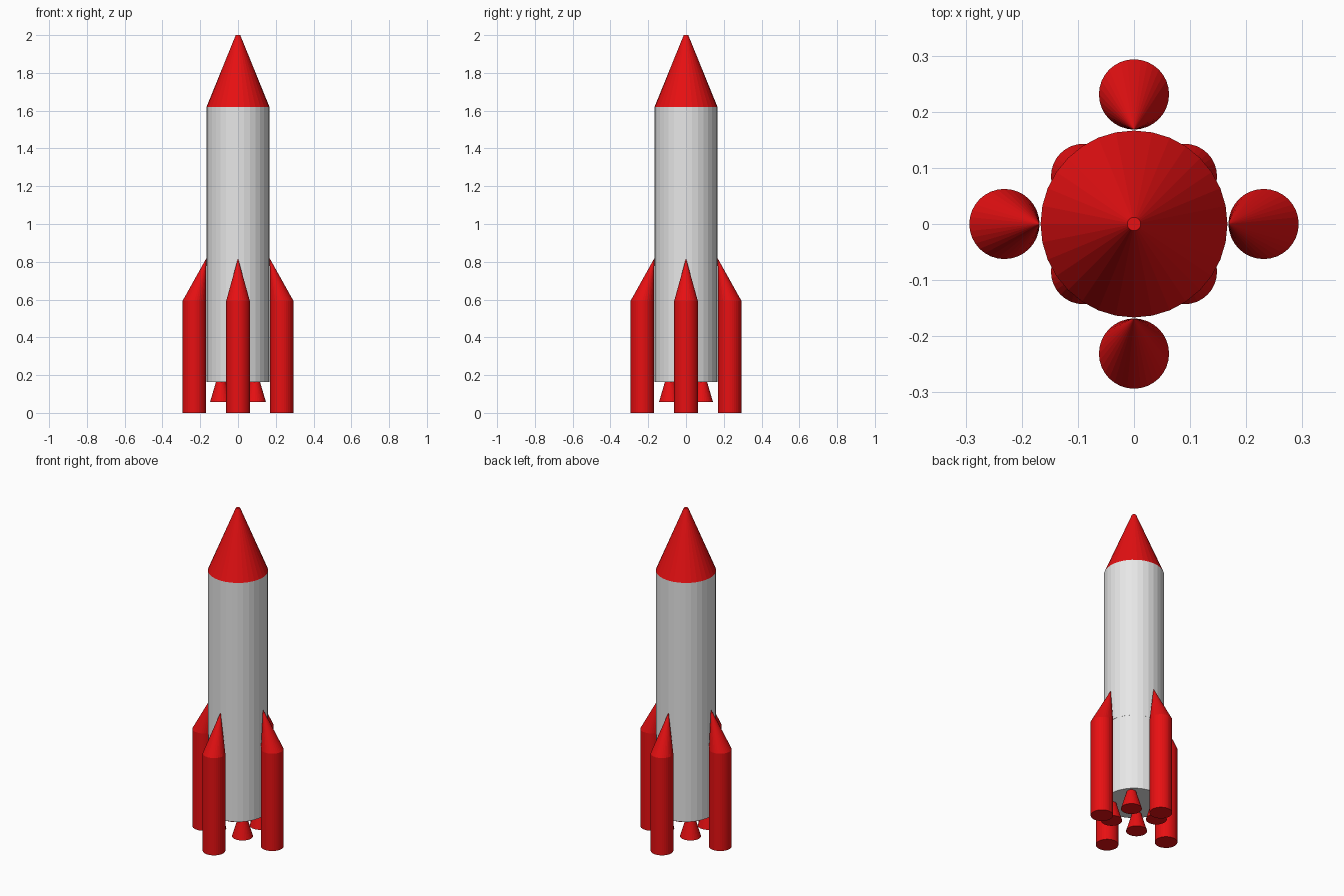
import bpy, bmesh, math

if "Cube" in bpy.data.objects:
    bpy.data.objects.remove(bpy.data.objects["Cube"])

def material(name, rgb):
    m = bpy.data.materials.new(name)
    m.diffuse_color = (*rgb, 1)
    m.use_nodes = True
    m.node_tree.nodes["Principled BSDF"].inputs["Base Color"].default_value = m.diffuse_color
    return m

RED = material("red paint", (0.8, 0.005, 0.006))
GREY = material("light grey", (0.8, 0.8, 0.8))
SIDES = 32

def lathe(name, mat, rings, centre=(0, 0), tip=None):
    """Stack of (radius, z) rings, closed below, ending in a cap or an offset tip."""
    bm = bmesh.new()
    loops = []
    for r, z in rings:
        loops.append([bm.verts.new((centre[0] + r * math.cos(2 * math.pi * i / SIDES),
                                    centre[1] + r * math.sin(2 * math.pi * i / SIDES), z))
                      for i in range(SIDES)])
    for a, b in zip(loops, loops[1:]):
        for i in range(SIDES):
            j = (i + 1) % SIDES
            bm.faces.new((a[i], a[j], b[j], b[i]))
    bm.faces.new(loops[0][::-1])
    top = loops[-1]
    if tip:
        t = bm.verts.new(tip)
        for i in range(SIDES):
            bm.faces.new((top[i], top[(i + 1) % SIDES], t))
    else:
        bm.faces.new(top)
    me = bpy.data.meshes.new(name)
    bm.to_mesh(me)
    bm.free()
    me.materials.append(mat)
    ob = bpy.data.objects.new(name, me)
    bpy.context.collection.objects.link(ob)
    return ob

# Body in two stages, meeting at a seam
lathe("lower_stage", GREY, [(0.166, 0.164), (0.166, 0.63)])
lathe("upper_stage", GREY, [(0.1665, 0.63), (0.1665, 1.62)])

# Nose cone with a small flat top
lathe("nose_cone", RED, [(0.1665, 1.62), (0.012, 2.0)])

# Four side boosters whose slanted cones lean against the body
for k, (dx, dy) in enumerate([(1, 0), (0, 1), (-1, 0), (0, -1)]):
    lathe(f"booster_{k + 1}", RED, [(0.0625, 0), (0.0625, 0.593)],
          centre=(0.231 * dx, 0.231 * dy), tip=(0.168 * dx, 0.168 * dy, 0.818))

# Four engine nozzles between the boosters
for k, (sx, sy) in enumerate([(1, 1), (-1, 1), (-1, -1), (1, -1)]):
    lathe(f"nozzle_{k + 1}", RED, [(0.058, 0.057), (0.026, 0.166)],
          centre=(0.09 * sx, 0.085 * sy))
